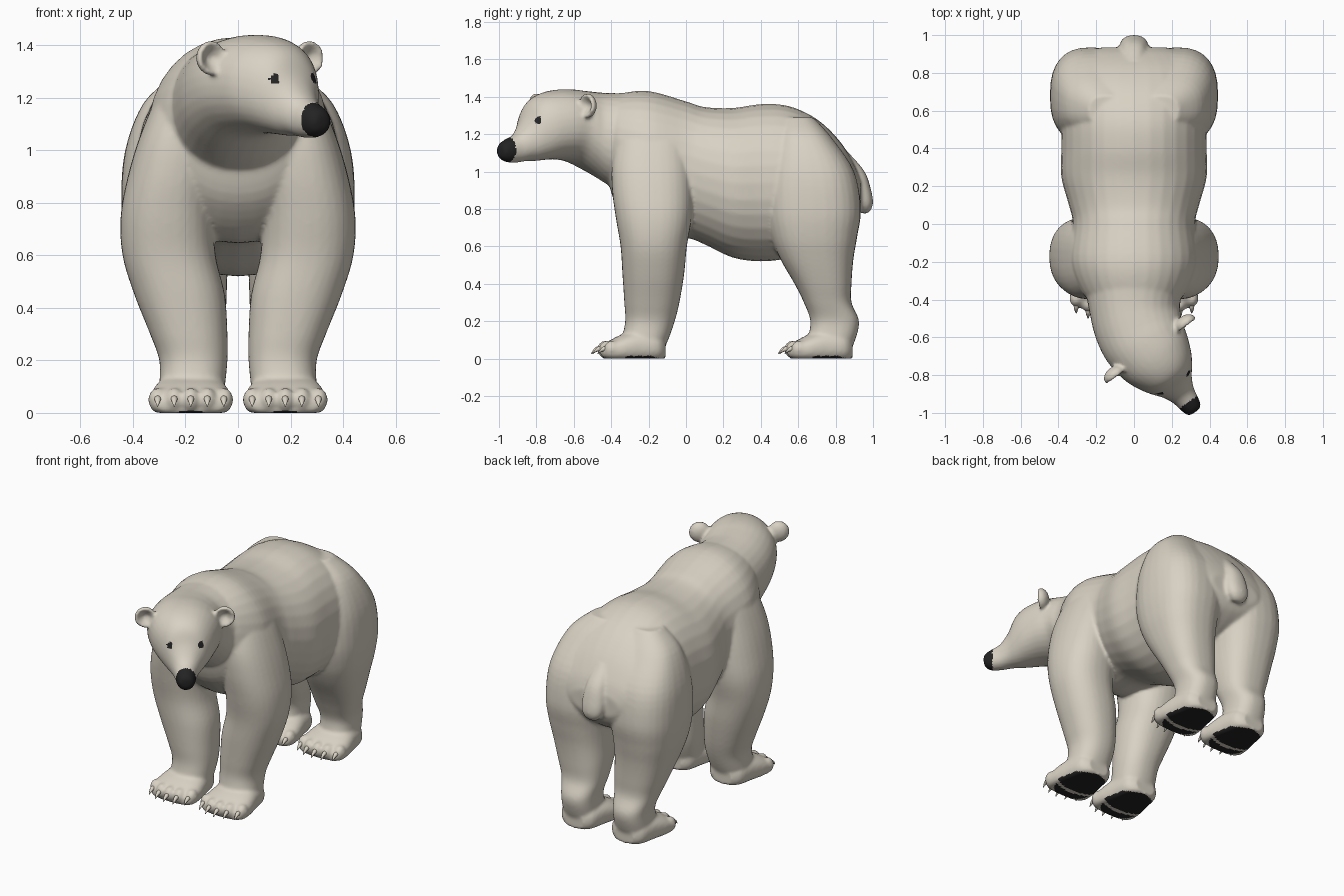
import bpy, bmesh, math
from mathutils import Vector, Matrix

if "Cube" in bpy.data.objects:
    bpy.data.objects.remove(bpy.data.objects["Cube"])

A = math.radians(36)                               # head is turned towards +x
FWD = Vector((math.sin(A), -math.cos(A), 0))
LAT = Vector((math.cos(A), math.sin(A), 0))
P0 = Vector((0.085, -0.665, 0))                    # point between the ears


def material(name, rgb):
    m = bpy.data.materials.new(name)
    m.diffuse_color = (*rgb, 1)
    m.use_nodes = True
    m.node_tree.nodes["Principled BSDF"].inputs["Base Color"].default_value = m.diffuse_color
    return m


FUR = material("cream fur", (0.69, 0.64, 0.55))
DARK = material("dark skin", (0.017, 0.017, 0.018))


def spline(rows, steps=5):
    """Catmull-Rom interpolation between section tuples."""
    out = []
    for i in range(len(rows) - 1):
        a, b, c, d = (rows[min(max(i + k, 0), len(rows) - 1)] for k in (-1, 0, 1, 2))
        for s in range(steps):
            t = s / steps
            out.append([0.5 * (2*q + (r - p)*t + (2*p - 5*q + 4*r - w)*t*t + (3*q - p - 3*r + w)*t**3)
                        for p, q, r, w in zip(a, b, c, d)])
    return out + [list(rows[-1])]


def loft(bm, sections, e=2.2, n=32, floor=None):
    """Skin superellipse rings; a section is centre, half axis u, half axis v."""
    rings = []
    for row in spline(sections):
        c, u, v = Vector(row[:3]), Vector(row[3:6]), Vector(row[6:9])
        ring = []
        for k in range(n):
            a = 2 * math.pi * k / n
            cs, sn = math.cos(a), math.sin(a)
            p = (c + u * math.copysign(abs(cs) ** (2 / e), cs)
                 + v * math.copysign(abs(sn) ** (2 / e), sn))
            if floor is not None:
                p.z = max(p.z, floor)
            ring.append(bm.verts.new(p))
        rings.append(ring)
    faces = [bm.faces.new(rings[0]), bm.faces.new(rings[-1])]
    for r, q in zip(rings, rings[1:]):
        for k in range(n):
            faces.append(bm.faces.new((r[k], r[(k+1) % n], q[(k+1) % n], q[k])))
    bmesh.ops.recalc_face_normals(bm, faces=faces)


def along_y(rows, xc=0):                           # rows: y, bottom, top, half width
    return [(xc, y, (b + t) / 2, w, 0, 0, 0, 0, (t - b) / 2) for y, b, t, w in rows]


def along_z(rows, s=1):                            # rows: z, y0, y1, x0, x1
    return [(s * (x0 + x1) / 2, (y0 + y1) / 2, z, (x1 - x0) / 2, 0, 0, 0, (y1 - y0) / 2, 0)
            for z, y0, y1, x0, x1 in rows]


bm = bmesh.new()
claw_bm = bmesh.new()

# Torso
loft(bm, along_y([
    (-0.42, 0.96, 1.38, 0.20), (-0.36, 0.80, 1.415, 0.28), (-0.20, 0.66, 1.43, 0.345),
    (0.0, 0.645, 1.375, 0.325), (0.10, 0.61, 1.345, 0.345), (0.25, 0.54, 1.34, 0.385),
    (0.40, 0.52, 1.36, 0.385), (0.55, 0.54, 1.35, 0.385), (0.70, 0.62, 1.28, 0.38),
    (0.82, 0.68, 1.165, 0.35), (0.90, 0.74, 1.04, 0.28), (0.935, 0.80, 0.95, 0.17)]), 2.15)

# Tail
loft(bm, along_z([(1.10, 0.82, 0.87, -0.04, 0.04), (1.0, 0.86, 0.955, -0.06, 0.06),
                  (0.90, 0.88, 0.99, -0.075, 0.075), (0.83, 0.90, 1.0, -0.07, 0.07),
                  (0.79, 0.925, 0.985, -0.045, 0.045), (0.775, 0.945, 0.965, -0.02, 0.02)]))

# Neck and head in one chain, bending towards +x
head = []
for x, y, deg, b, t, w in [(0, -0.28, 0, 0.85, 1.42, 0.27), (0, -0.42, 0, 0.93, 1.42, 0.245),
                           (0.02, -0.53, 15, 1.0, 1.43, 0.235), (0.055, -0.62, 28, 1.05, 1.44, 0.225)]:
    a = math.radians(deg)
    head.append((x, y, (b + t) / 2, w * math.cos(a), w * math.sin(a), 0, 0, 0, (t - b) / 2))
for d, b, t, w in [(0.05, 1.065, 1.435, 0.205), (0.14, 1.06, 1.41, 0.168), (0.20, 1.055, 1.365, 0.13),
                   (0.245, 1.055, 1.275, 0.095), (0.30, 1.048, 1.205, 0.068), (0.36, 1.05, 1.175, 0.056),
                   (0.395, 1.065, 1.155, 0.044), (0.408, 1.085, 1.135, 0.025)]:
    c = P0 + FWD * d
    head.append((c.x, c.y, (b + t) / 2, *(LAT * w), 0, 0, (t - b) / 2))
loft(bm, head, 2.15)

# Ears: flattened balls with a cupped front
for s in (-1, 1):
    ball = bmesh.ops.create_uvsphere(bm, u_segments=24, v_segments=16, radius=1)["verts"]
    for v in ball:
        x, y, z = v.co
        if y > 0:
            y *= 1 - 1.5 * y * y
        v.co = P0 + LAT * (s * 0.232 + x * 0.064) + FWD * (y * 0.045) + Vector((0, 0, 1.352 + z * 0.066))

for s in (-1, 1):
    # Front legs
    loft(bm, along_z([
        (0.03, -0.36, -0.13, 0.06, 0.30), (0.10, -0.345, -0.095, 0.05, 0.30),
        (0.20, -0.325, -0.06, 0.04, 0.30), (0.30, -0.33, -0.035, 0.04, 0.335),
        (0.45, -0.34, -0.01, 0.05, 0.395), (0.60, -0.35, 0.005, 0.085, 0.44),
        (0.75, -0.375, 0.03, 0.09, 0.447), (0.90, -0.395, 0.035, 0.08, 0.42),
        (1.05, -0.395, 0.025, 0.08, 0.375), (1.20, -0.36, 0.0, 0.08, 0.31),
        (1.32, -0.31, -0.05, 0.08, 0.22)], s), 2.3)
    # Hind legs and haunches
    loft(bm, along_z([
        (0.03, 0.64, 0.87, 0.08, 0.29), (0.10, 0.65, 0.905, 0.075, 0.295),
        (0.20, 0.665, 0.925, 0.075, 0.295), (0.30, 0.63, 0.885, 0.055, 0.325),
        (0.40, 0.58, 0.885, 0.045, 0.36), (0.53, 0.505, 0.895, 0.04, 0.40),
        (0.65, 0.455, 0.915, 0.03, 0.43), (0.80, 0.425, 0.935, 0.01, 0.445),
        (1.00, 0.435, 0.90, 0.0, 0.43), (1.18, 0.48, 0.78, 0.02, 0.36),
        (1.29, 0.52, 0.68, 0.05, 0.24)], s), 2.5)
    # Paws with toes and claws
    for y0 in (0, 1):
        loft(bm, along_y([
            (y0 - 0.11, 0, 0.10, 0.07), (y0 - 0.15, -0.02, 0.14, 0.115), (y0 - 0.25, -0.03, 0.155, 0.138),
            (y0 - 0.34, -0.03, 0.13, 0.155), (y0 - 0.41, -0.02, 0.095, 0.155),
            (y0 - 0.445, 0.0, 0.06, 0.125)], s * 0.18), 2.4, floor=0.0)
        for k in range(-2, 3):
            tx, ty = s * 0.18 + k * 0.063, y0 - 0.432 + 0.009 * k * k
            bmesh.ops.create_uvsphere(bm, u_segments=16, v_segments=12, radius=1, matrix=Matrix.Translation(
                (tx, ty, 0.05)) @ Matrix.Diagonal((0.036, 0.043, 0.046, 1)))
            loft(claw_bm, [(tx, ty + dy, z, r, 0, 0, 0, 0, r) for dy, z, r in
                           ((-0.01, 0.055, 0.014), (-0.05, 0.05, 0.012), (-0.077, 0.025, 0.002))], 2, 8)

# Fuse all fur parts into one smooth skin
skin = bpy.data.meshes.new("bear_body")
bm.to_mesh(skin)
bear = bpy.data.objects.new("bear_body", skin)
bpy.context.collection.objects.link(bear)
rm = bear.modifiers.new("fuse", 'REMESH')
rm.mode, rm.voxel_size = 'VOXEL', 0.01
sm = bear.modifiers.new("soften", 'SMOOTH')
sm.factor, sm.iterations = 0.5, 6
dg = bpy.context.evaluated_depsgraph_get()
fused = bpy.data.meshes.new_from_object(bear.evaluated_get(dg))
bear.modifiers.clear()
bear.data = fused
fused.materials.clear()
fused.materials.append(FUR)
fused.materials.append(DARK)

# Eyes sit on the skin nearest to these points
targets = [P0 + FWD * 0.24 + LAT * (s * 0.097) + Vector((0, 0, 1.28)) for s in (-1, 1)]
eyes = [min((p.center.copy() for p in fused.polygons), key=lambda c: (c - t).length_squared) for t in targets]


def is_pad(c, n):
    if c.z > 0.025 or n.z > -0.6:
        return False
    px, py = abs(c.x) - 0.18, c.y - (1 if c.y > 0.2 else 0)
    inside = (px / 0.14) ** 2 + ((py + 0.285) / 0.165) ** 2 < 1
    return inside and abs(py + 0.37 - 2 * px * px) > 0.012


# Dark nose, eyes and sole pads
for p in fused.polygons:
    c = p.center
    d = (c - P0).dot(FWD)
    nose = c.z > 1.0 and d > 0.345 + 0.25 * max(0, 1.09 - c.z)
    eye = any((c - e).length < 0.02 for e in eyes)
    p.material_index = int(nose or eye or is_pad(c, p.normal))
    p.use_smooth = True

# Claws
claw_mesh = bpy.data.meshes.new("claws")
claw_bm.to_mesh(claw_mesh)
claw_mesh.materials.append(FUR)
for p in claw_mesh.polygons:
    p.use_smooth = True
bpy.context.collection.objects.link(bpy.data.objects.new("claws", claw_mesh))
bm.free()
claw_bm.free()
